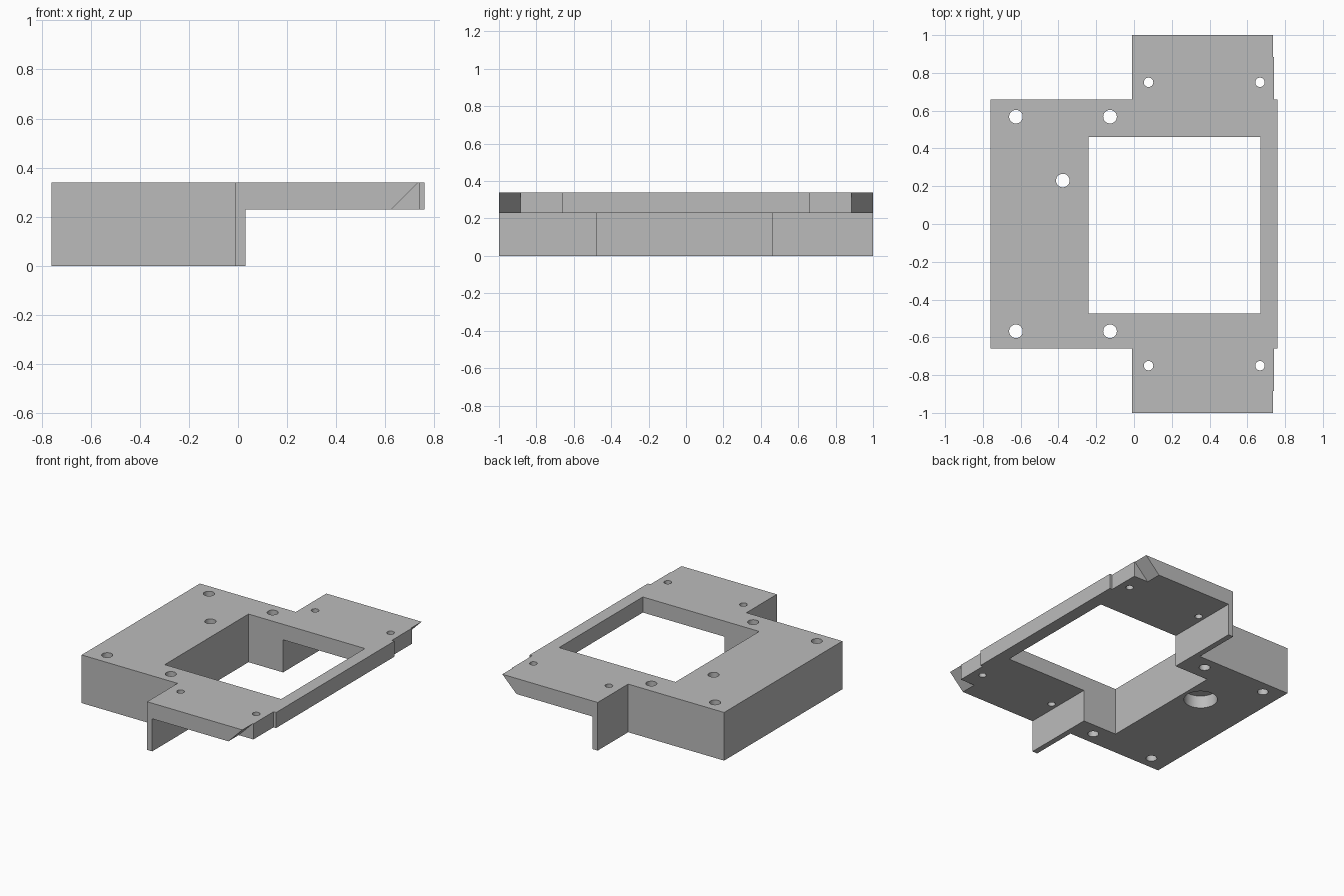
import bpy
import bmesh
from mathutils import Vector

cube = bpy.data.objects.get("Cube")
if cube:
    bpy.data.objects.remove(cube, do_unlink=True)

TOP, DECK = 0.34, 0.23   # top face, underside of the thin deck

grey = bpy.data.materials.new("plain_grey")
grey.use_nodes = True
colour = (0.5, 0.5, 0.5, 1)
grey.diffuse_color = colour
grey.node_tree.nodes["Principled BSDF"].inputs["Base Color"].default_value = colour


def prism(name, points, direction):
    """Extrude a closed outline along a direction."""
    bm = bmesh.new()
    face = bm.faces.new([bm.verts.new(p) for p in points])
    ext = bmesh.ops.extrude_face_region(bm, geom=[face])
    verts = [v for v in ext["geom"] if isinstance(v, bmesh.types.BMVert)]
    bmesh.ops.translate(bm, verts=verts, vec=Vector(direction))
    bmesh.ops.recalc_face_normals(bm, faces=bm.faces)
    mesh = bpy.data.meshes.new(name)
    bm.to_mesh(mesh)
    bm.free()
    obj = bpy.data.objects.new(name, mesh)
    bpy.context.collection.objects.link(obj)
    mesh.materials.append(grey)
    return obj


def box(name, x0, x1, y0, y1, z0, z1):
    outline = [(x0, y0, z0), (x1, y0, z0), (x1, y1, z0), (x0, y1, z0)]
    return prism(name, outline, (0, 0, z1 - z0))


def cylinder(name, x, y, radius, z0, z1):
    bpy.ops.mesh.primitive_cylinder_add(vertices=32, radius=radius, depth=z1 - z0,
                                        location=(x, y, (z0 + z1) / 2))
    obj = bpy.context.object
    obj.name = name
    obj.data.materials.append(grey)
    return obj


def cut(target, cutter):
    cutter.hide_render = True
    bpy.context.view_layer.objects.active = target
    mod = target.modifiers.new("cut", "BOOLEAN")
    mod.operation, mod.solver, mod.object = "DIFFERENCE", "EXACT", cutter
    bpy.ops.object.modifier_apply(modifier=mod.name)
    bpy.data.objects.remove(cutter, do_unlink=True)


# Body: symmetric plan outline at full height
half = [(0.76, 0.66), (0.74, 0.66), (0.74, 1), (-0.01, 1), (-0.01, 0.66), (-0.76, 0.66)]
plan = half + [(x, -y) for x, y in reversed(half)]
body = prism("mounting_plate", [(x, y, 0) for x, y in plan], (0, 0, TOP))

# Space under the thin deck, leaving a thin upright wall on each wing
cut(body, box("deck_space", 0.03, 1, -1.2, 1.2, -0.2, DECK))

# Rectangular window
cut(body, box("window", -0.24, 0.67, -0.475, 0.46, -0.2, 0.6))

# Undercut bevels on the outer wing corners
for side in (-1, 1):
    bevel = [(0.575, 0.18), (0.785, 0.39), (1, 0.39), (1, 0.18)]
    cut(body, prism("bevel", [(x, side * 0.885, z) for x, z in bevel], (0, side * 0.3, 0)))

# Screw holes
for side in (-1, 1):
    for x, y, r in ((-0.625, 0.568, 0.036), (-0.127, 0.568, 0.036),
                    (0.077, 0.75, 0.025), (0.667, 0.75, 0.025)):
        cut(body, cylinder("screw_hole", x, side * y, r, -0.2, 0.6))

# Centre hole with a wide counterbore below
cut(body, cylinder("centre_hole", -0.377, 0.23, 0.036, -0.2, 0.6))
cut(body, cylinder("counterbore", -0.377, 0.23, 0.11, -0.2, 0.09))

bpy.ops.object.select_all(action="DESELECT")
body.select_set(True)
bpy.context.view_layer.objects.active = body
bpy.ops.object.shade_smooth_by_angle()
